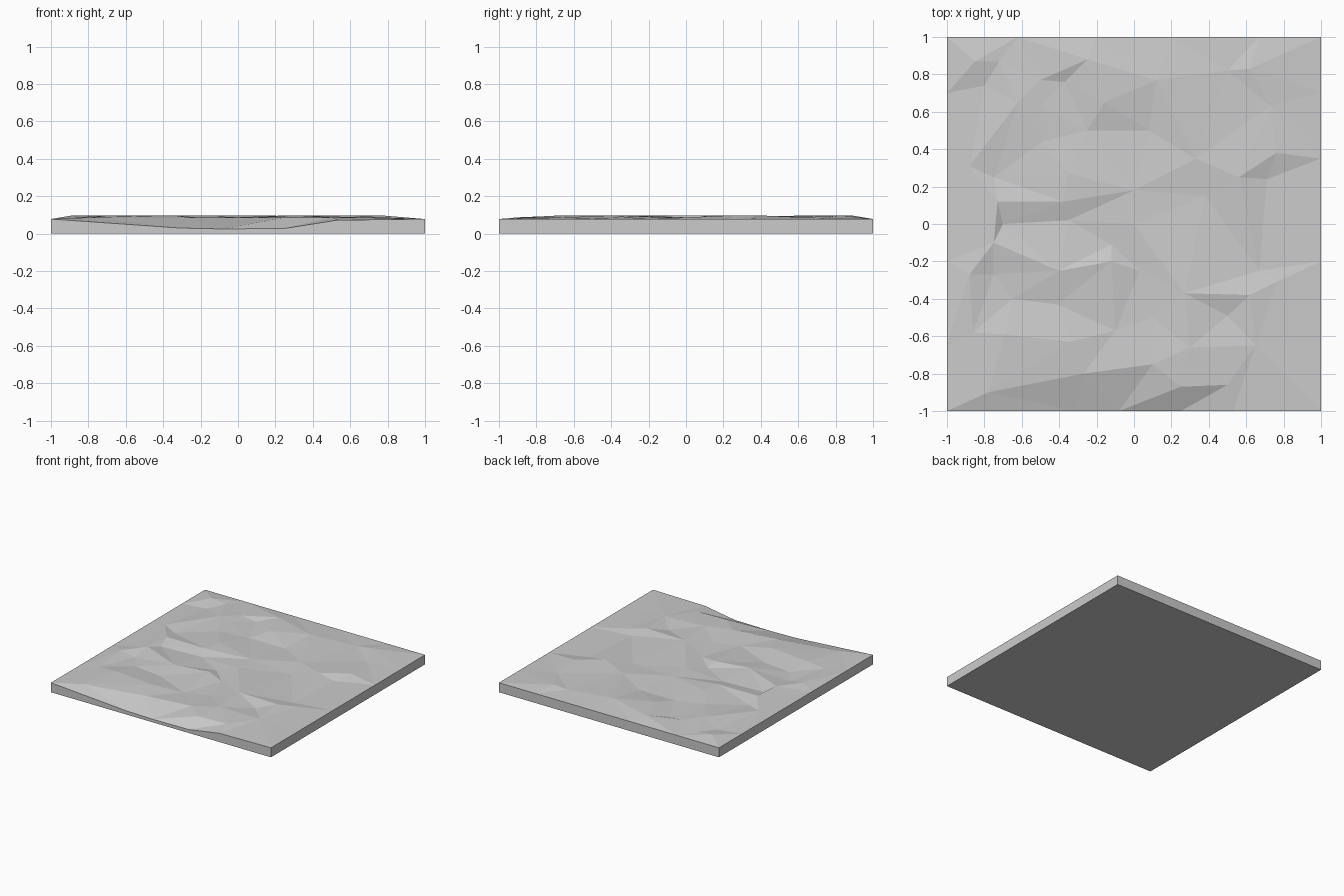
import bpy
import bmesh
from mathutils import Vector
from mathutils.geometry import delaunay_2d_cdt

cube = bpy.data.objects.get("Cube")
if cube:
    bpy.data.objects.remove(cube, do_unlink=True)

HALF = 1.0
RIM = 0.078
CREST, SLOPE, HOLLOW = 0.098, 0.087, 0.075


def make_material(name, value):
    """One plain flat colour."""
    material = bpy.data.materials.new(name)
    material.use_nodes = True
    colour = (value, value, value, 1)
    material.diffuse_color = colour
    shader = material.node_tree.nodes["Principled BSDF"]
    shader.inputs["Base Color"].default_value = colour
    return material


# Ridge tops, middle ground and dips of the rough stone surface
crests = [
    (-.85, .87), (-.62, .65), (-.16, .65), (-.25, .88), (-.35, .27),
    (-.73, .12), (-.38, .12), (-.75, -.1), (-.88, -.27), (-.12, -.2),
    (-.4, -.25), (.27, -.37), (.62, -.38), (.76, .38), (.56, .25),
    (-.69, -.59), (-.34, -.63), (.12, .77), (.62, .83), (.3, -.66),
]
slopes = [
    (-.72, .87), (-.5, .63), (-.5, .77), (-.49, .44), (.22, .88),
    (.5, .82), (.73, .63), (0, .18), (.33, .35), (-.88, .31),
    (0, 0), (.65, -.65), (.1, -.75), (.25, -.87), (.5, -.86),
    (-.27, -.8), (-.78, -.9), (-.86, -.58), (.76, -.31),
]
hollows = [
    (-.8, .74), (-.25, .5), (-.37, .76), (-.75, .25), (-.35, .02),
    (-.7, 0), (-.75, -.27), (-.12, -.11), (.03, -.25), (.67, -.25),
    (.38, .15), (.71, .24), (.1, -.5), (.5, -.49), (-.65, -.4),
    (-.41, -.43), (-.1, -.57), (.08, .5),
]

points = []
for group, height in ((crests, CREST), (slopes, SLOPE), (hollows, HOLLOW)):
    points += [Vector((x, y, height)) for x, y in group]

# Level rim on the back and both sides, including the four corners
for side in (-HALF, HALF):
    points += [Vector((side, y, RIM)) for y in (-HALF, -.65, -.2, .35, .7, HALF)]
points += [Vector((x, HALF, RIM)) for x in (-.62, -.2, .2, .67)]

# Worn-down front edge
front_edge = ((-.31, .03), (-.08, .025), (.25, .028), (.53, .072))
points += [Vector((x, -HALF, z)) for x, z in front_edge]

# Triangulate the surface in plan, then lift each point to its height
flat, _, triangles, origins, _, _ = delaunay_2d_cdt(
    [p.to_2d() for p in points], [], [], 0, 1e-5)
bm = bmesh.new()
verts = [bm.verts.new((p.x, p.y, points[source[0]].z))
         for p, source in zip(flat, origins)]
for triangle in triangles:
    bm.faces.new([verts[i] for i in triangle])

# Drop the rim to the ground for the side walls, then close the underside
rim = [edge for edge in bm.edges if edge.is_boundary]
walls = bmesh.ops.extrude_edge_only(bm, edges=rim)["geom"]
for item in walls:
    if isinstance(item, bmesh.types.BMVert):
        item.co.z = 0
base = [edge for edge in bm.edges if edge.is_boundary]
bmesh.ops.contextual_create(bm, geom=base)
bmesh.ops.recalc_face_normals(bm, faces=bm.faces)

mesh = bpy.data.meshes.new("stone_slab")
bm.to_mesh(mesh)
bm.free()
mesh.materials.append(make_material("light grey stone", 0.6))
slab = bpy.data.objects.new("stone_slab", mesh)
bpy.context.collection.objects.link(slab)
